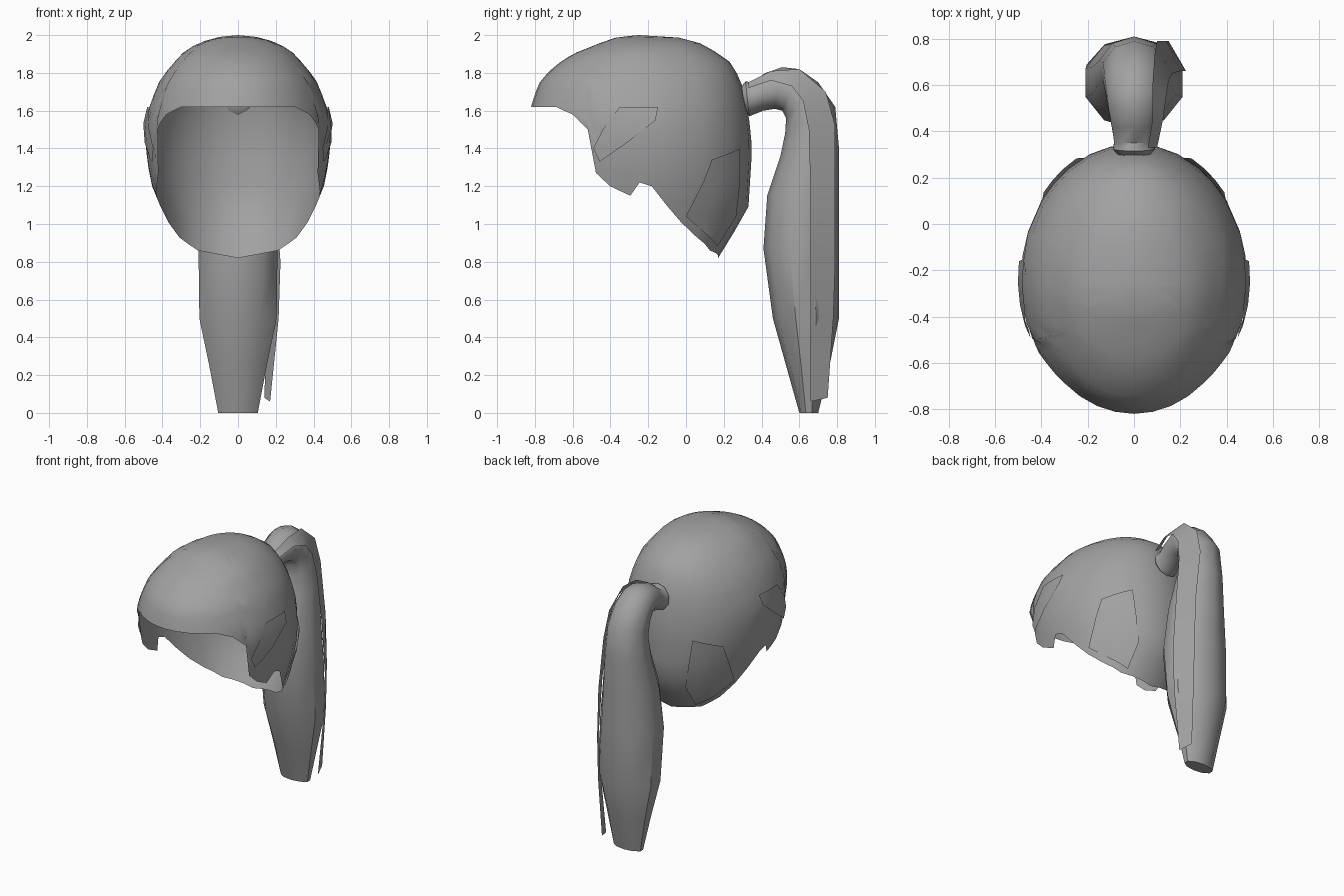
import bpy, bmesh, math
from mathutils import Vector

if "Cube" in bpy.data.objects:
    bpy.data.objects.remove(bpy.data.objects["Cube"])

hair = bpy.data.materials.new("hair_grey")
hair.diffuse_color = (0.36, 0.36, 0.36, 1)
hair.use_nodes = True
hair.node_tree.nodes["Principled BSDF"].inputs["Base Color"].default_value = hair.diffuse_color


def lerp(table, x):
    """Linear look-up in a list of (x, value) pairs with rising x."""
    if x <= table[0][0]:
        return table[0][1]
    for (a, va), (b, vb) in zip(table, table[1:]):
        if x <= b:
            return va + (vb - va) * (x - a) / (b - a)
    return table[-1][1]


def finish(name, bm, angle=40):
    mesh = bpy.data.meshes.new(name)
    bm.to_mesh(mesh)
    bm.free()
    mesh.materials.append(hair)
    ob = bpy.data.objects.new(name, mesh)
    bpy.context.collection.objects.link(ob)
    bpy.ops.object.select_all(action='DESELECT')
    ob.select_set(True)
    bpy.context.view_layer.objects.active = ob
    bpy.ops.object.shade_smooth_by_angle(angle=math.radians(angle))
    return ob


def skin(bm, rows, closed=False):
    """Bridge consecutive rows of points with quads."""
    vs = [[bm.verts.new(p) for p in r] for r in rows]
    n = len(rows[0])
    for lo, hi in zip(vs, vs[1:]):
        for j in range(n if closed else n - 1):
            k = (j + 1) % n
            bm.faces.new((hi[j], hi[k], lo[k], lo[j]))
    return vs


# Head section by height: half width, front reach, back reach, middle
WIDTH = [(.82, .35), (.86, .37), (1, .39), (1.1, .42), (1.2, .455), (1.35, .485), (1.55, .49),
         (1.65, .46), (1.77, .41), (1.9, .30), (1.96, .21), (1.99, .10), (2, 0)]
FRONT = [(1.62, -.82), (1.69, -.80), (1.76, -.77), (1.84, -.69), (1.9, -.60), (1.96, -.45),
         (1.99, -.36), (2, -.25)]
BACK = [(.82, .17), (.95, .25), (1.08, .33), (1.4, .35), (1.55, .335), (1.7, .31), (1.78, .28),
        (1.86, .23), (1.95, .10), (1.99, -.05), (2, -.25)]
MID = [(.82, -.18), (1.2, -.20), (1.6, -.25), (2, -.25)]
# Lower hairline by angle from the front
EDGE = [(0, 1.62), (40, 1.62), (52, 1.58), (61, 1.5), (64, 1.27), (71, 1.2), (81, 1.15), (86, 1.22),
        (92, 1.2), (100, 1.1), (110, 1.01), (125, .93), (145, .86), (180, .82)]


def on_head(deg, z, off=0):
    a = math.radians(deg)
    c, mid = math.cos(a), lerp(MID, z)
    reach = mid - lerp(FRONT, z) if c > 0 else lerp(BACK, z) - mid
    return Vector(((lerp(WIDTH, z) + off) * math.sin(a), mid - c * (reach + off), z))


# Cap: open shell from crown to hairline
half = [0, 10, 20, 30, 40, 46, 52, 57, 61, 64, 71, 76, 81, 86, 92, 100, 110, 125, 135, 145, 157, 168, 180]
degs = [-d for d in half[:0:-1]] + half
bm = bmesh.new()
rows = []
N = 14
for i in range(N + 1):
    t = (i / N) ** 1.7
    rows.append([on_head(d, 2 - (2 - lerp(EDGE, abs(d))) * t) for d in degs])
skin(bm, rows)
bmesh.ops.remove_doubles(bm, verts=bm.verts, dist=.0005)
finish("hair_cap", bm)

# Loose locks lying just off the cap: (angle, height) of both edges
locks = {"side_lock": [((80, 1.62), (100, 1.62)), ((70, 1.50), (98, 1.55)),
                       ((64, 1.40), (82, 1.43)), ((67, 1.33), (70, 1.35))],
         "nape_lock": [((128, 1.34), (150, 1.40)), ((122, 1.22), (152, 1.22)),
                       ((112, 1.04), (154, 1.04)), ((130, .95), (150, .88))]}
for name, pairs in locks.items():
    for side, label in ((1, "right"), (-1, "left")):
        bm = bmesh.new()
        rows = []
        for (d0, z0), (d1, z1) in pairs:
            r = [on_head(side * (d0 + (d1 - d0) * k / 3), z0 + (z1 - z0) * k / 3, .012)
                 for k in range(4)]
            rows.append(r if side > 0 else r[::-1])
        skin(bm, rows)
        finish(f"{name}_{label}", bm)

# Ponytail: outer (y, z), inner (y, z), half width of each ring
TAIL = [((.295, 1.73), (.31, 1.60), .075), ((.315, 1.755), (.335, 1.57), .095),
        ((.35, 1.75), (.36, 1.58), .09), ((.42, 1.80), (.41, 1.60), .10),
        ((.51, 1.83), (.47, 1.61), .115), ((.60, 1.82), (.51, 1.60), .125),
        ((.70, 1.75), (.53, 1.56), .135), ((.79, 1.62), (.525, 1.48), .14),
        ((.81, 1.40), (.50, 1.36), .16), ((.81, 1.15), (.43, 1.15), .19),
        ((.81, .87), (.41, .87), .22), ((.81, .50), (.46, .50), .215),
        ((.76, .25), (.53, .25), .16), ((.70, 0), (.60, 0), .11)]
bm = bmesh.new()
rings = []
S = 10
for (yo, zo), (yi, zi), w in TAIL:
    o, i = Vector((0, yo, zo)), Vector((0, yi, zi))
    rings.append([(o + i) / 2 + (o - i) / 2 * math.cos(2 * math.pi * k / S)
                  + Vector((-w * math.sin(2 * math.pi * k / S), 0, 0)) for k in range(S)])
vs = skin(bm, rings, closed=True)
bm.faces.new(vs[0])
bm.faces.new(vs[-1])
bmesh.ops.recalc_face_normals(bm, faces=bm.faces)
finish("ponytail", bm)

# Thin strand running down the right side of the ponytail
STRAND = [((.10, .33, 1.72), (.06, .33, 1.75)), ((.125, .45, 1.76), (.08, .45, 1.81)),
          ((.14, .56, 1.73), (.08, .60, 1.82)), ((.15, .62, 1.65), (.09, .74, 1.70)),
          ((.165, .65, 1.50), (.10, .79, 1.52)), ((.20, .66, 1.15), (.14, .79, 1.15)),
          ((.225, .66, .80), (.15, .79, .80)), ((.215, .66, .50), (.15, .78, .50)),
          ((.17, .66, .06), (.14, .75, .08))]
bm = bmesh.new()
skin(bm, STRAND)
finish("loose_strand", bm)
